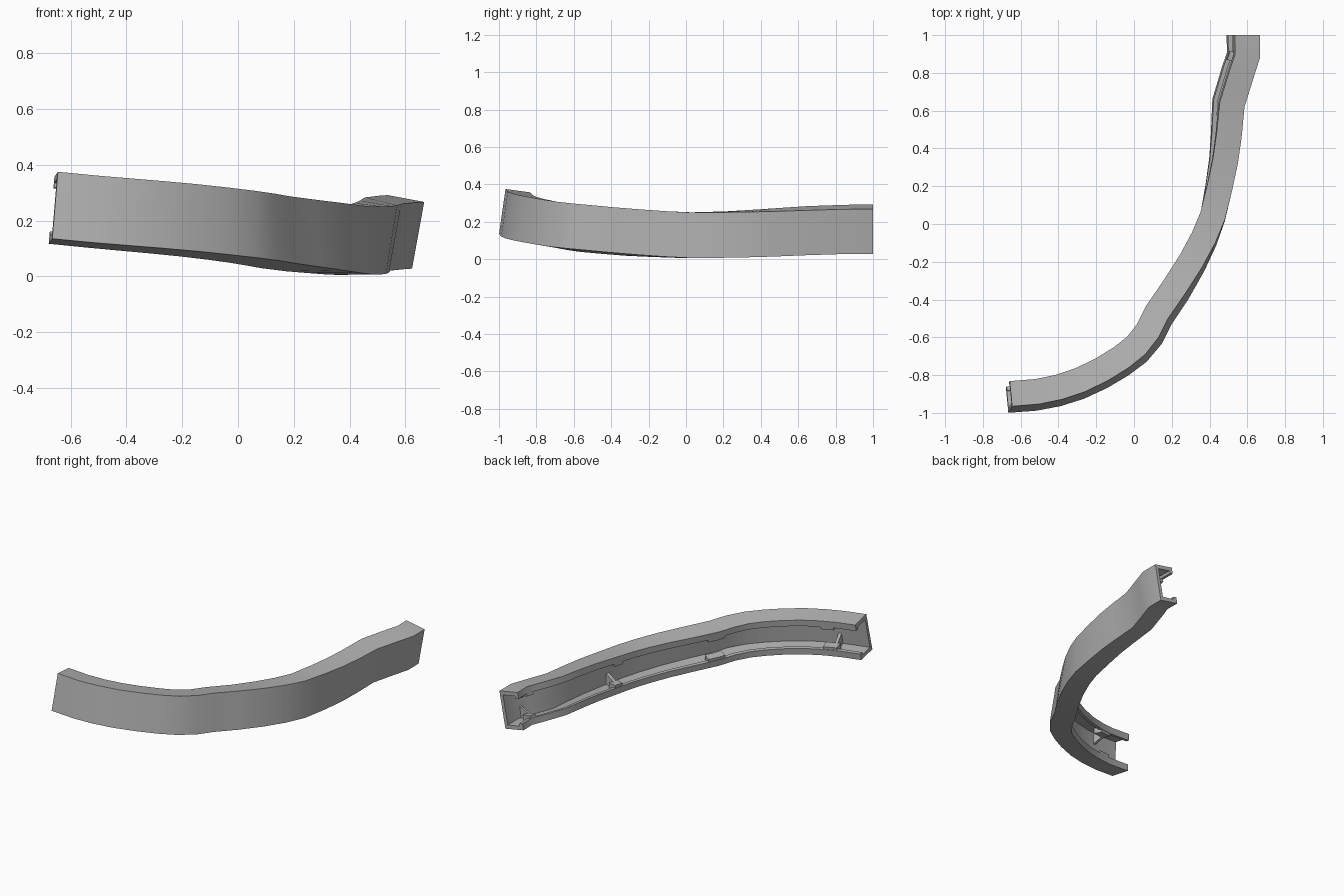
import bpy, bmesh, math
from mathutils import Vector

cube = bpy.data.objects.get("Cube")
if cube:
    bpy.data.objects.remove(cube, do_unlink=True)

grey = bpy.data.materials.new("plain_grey")
grey.use_nodes = True
COLOR = (0.45, 0.45, 0.45, 1)
grey.diffuse_color = COLOR
grey.node_tree.nodes["Principled BSDF"].inputs["Base Color"].default_value = COLOR

# Outer top edge of the beam, from the front end to the back end
PATH = [Vector(p) for p in (
    (-.645, -.965, .375), (-.5, -.953, .361), (-.38, -.928, .351), (-.26, -.888, .341),
    (-.14, -.83, .33), (-.03, -.762, .318), (.06, -.69, .307), (.13, -.6, .297),
    (.18, -.5, .288), (.27, -.37, .276), (.36, -.23, .265), (.43, -.1, .256),
    (.48, .02, .25), (.52, .18, .25), (.55, .32, .252), (.57, .46, .255),
    (.585, .62, .26), (.635, .78, .265), (.667, .88, .267), (.667, 1, .267))]
LAST = len(PATH) - 1
WIDTH, HEIGHT = 0.135, 0.243


def lean(y):
    """Outward shift of the lower edge: forward part leans out, rear leans in."""
    if y < -0.4:
        return 0.033
    if y < 0.05:
        return 0.033 * (0.05 - y) / 0.45
    return -0.045 * min(1, (y - 0.05) / 0.6)


def frame(i):
    """Origin, inward and up directions at path point i."""
    tangent = (PATH[min(i + 1, LAST)] - PATH[max(i - 1, 0)]).normalized()
    inward = Vector((0, 0, 1)).cross(tangent).normalized()
    up = tangent.cross(inward)
    a = math.atan2(lean(PATH[i].y), HEIGHT)
    return (PATH[i], inward * math.cos(a) - up * math.sin(a),
            up * math.cos(a) + inward * math.sin(a))


def place(t, u, v):
    """Point at path position t, u inward and v down from the outer top edge."""
    i = min(int(t), LAST - 1)
    ends = [o + n * u - w * v for o, n, w in (frame(i), frame(i + 1))]
    return ends[0].lerp(ends[1], t - i)


def sweep(name, section, t0=0, t1=LAST):
    stops = [t0] + [i for i in range(LAST + 1) if t0 < i < t1] + [t1]
    bm = bmesh.new()
    rings = [[bm.verts.new(place(t, u, v)) for u, v in section] for t in stops]
    n = len(section)
    for a, b in zip(rings, rings[1:]):
        for k in range(n):
            j = (k + 1) % n
            bm.faces.new((a[k], a[j], b[j], b[k]))
    bm.faces.new(rings[0])
    bm.faces.new(rings[-1][::-1])
    bmesh.ops.recalc_face_normals(bm, faces=bm.faces)
    mesh = bpy.data.meshes.new(name)
    bm.to_mesh(mesh)
    bm.free()
    mesh.materials.append(grey)
    obj = bpy.data.objects.new(name, mesh)
    bpy.context.collection.objects.link(obj)
    bpy.context.view_layer.objects.active = obj
    for other in bpy.context.selected_objects:
        other.select_set(False)
    obj.select_set(True)
    bpy.ops.object.shade_smooth_by_angle(angle=math.radians(30))


def flip(points):
    return [(u, HEIGHT - v) for u, v in points]


# Channel with a web, two flanges and lips, open on the inner side
WEB, FLANGE, LIP, LIP_U = 0.022, 0.025, 0.042, 0.112
half = [(0, 0), (WIDTH, 0), (WIDTH, LIP), (LIP_U, LIP), (LIP_U, FLANGE), (WEB, FLANGE)]
sweep("channel_beam", half + flip(half)[::-1])

# Mounting pads and gussets inside the channel, mirrored top to bottom
pad = [(0.075, 0.02), (0.132, 0.02), (0.132, 0.06), (0.075, 0.06)]
gusset = [(0.015, 0.02), (0.115, 0.02), (0.115, 0.05), (0.015, 0.1)]
for spot, t0, t1 in (("front", 1.2, 2.0), ("middle", 7.6, 8.4),
                     ("rear", 12.5, 12.9), ("back_end", 17.5, 18.1)):
    for side, mirror in (("upper", list), ("lower", flip)):
        sweep(f"{spot}_{side}_pad", mirror(pad), t0, t1)
        if spot != "middle":
            sweep(f"{spot}_{side}_gusset", mirror(gusset), t0 + 0.1, t0 + 0.25)
